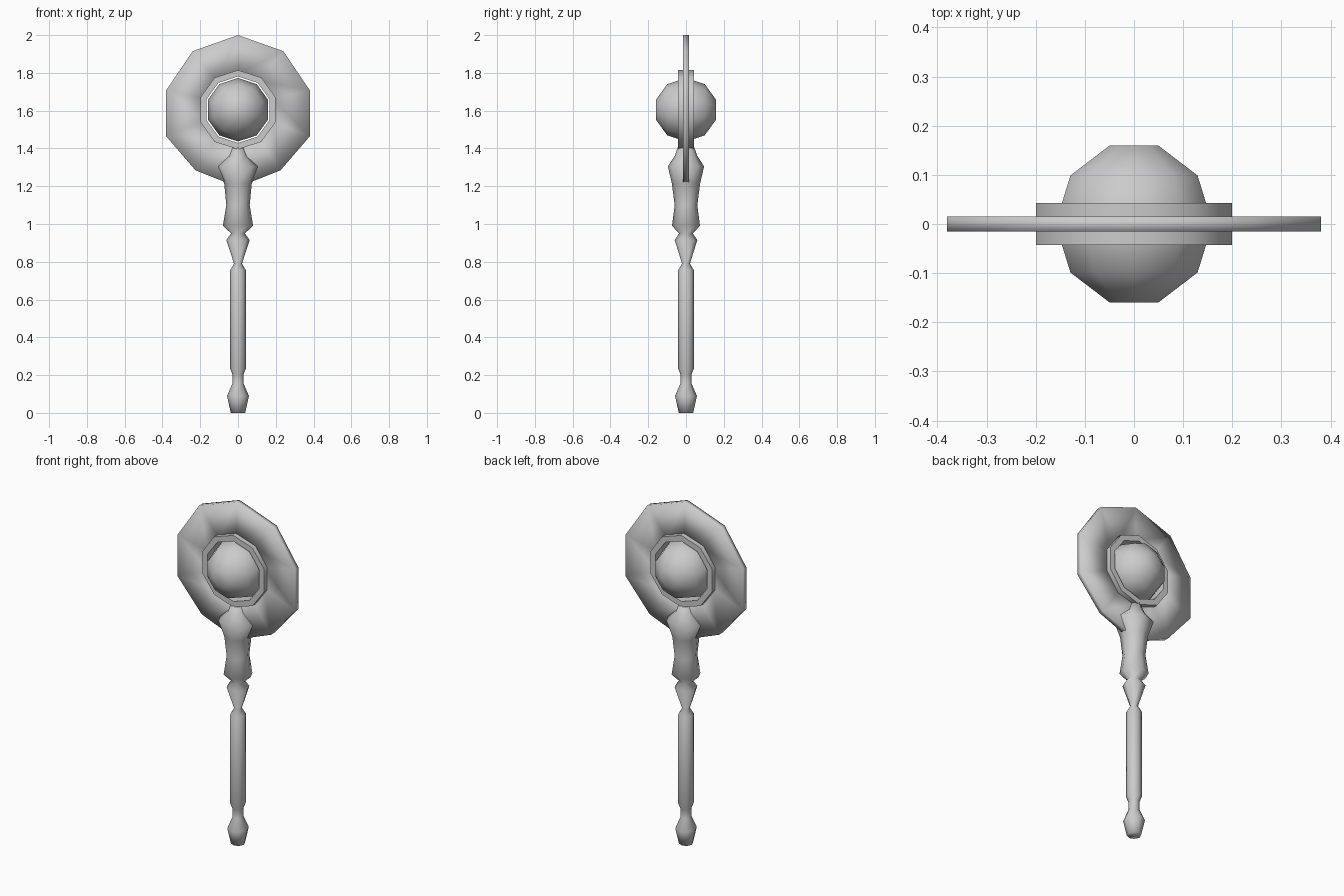
import bpy, bmesh, math

if "Cube" in bpy.data.objects:
    bpy.data.objects.remove(bpy.data.objects["Cube"])

metal = bpy.data.materials.new("grey metal")
metal.diffuse_color = (0.6, 0.6, 0.6, 1)
metal.use_nodes = True
metal.node_tree.nodes["Principled BSDF"].inputs["Base Color"].default_value = metal.diffuse_color
CENTRE = 1.605


def finish(name, bm, angle=None):
    bmesh.ops.recalc_face_normals(bm, faces=bm.faces)
    me = bpy.data.meshes.new(name)
    bm.to_mesh(me)
    bm.free()
    ob = bpy.data.objects.new(name, me)
    bpy.context.collection.objects.link(ob)
    me.materials.append(metal)
    bpy.ops.object.select_all(action='DESELECT')
    ob.select_set(True)
    bpy.context.view_layer.objects.active = ob
    if angle is None:
        bpy.ops.object.shade_smooth()
    else:
        bpy.ops.object.shade_smooth_by_angle(angle=math.radians(angle))
    return ob


def skin(name, loops, closed=False, angle=None):
    """Bridge equal-length loops of points; cap the ends or join them up."""
    bm = bmesh.new()
    rows = [[bm.verts.new(p) for p in loop] for loop in loops]
    pairs = list(zip(rows, rows[1:]))
    if closed:
        pairs.append((rows[-1], rows[0]))
    else:
        bm.faces.new(rows[0])
        bm.faces.new(rows[-1])
    n = len(rows[0])
    for a, b in pairs:
        for i in range(n):
            j = (i + 1) % n
            bm.faces.new((a[i], a[j], b[j], b[i]))
    return finish(name, bm, angle)


def decagon(r, y):
    """Ten-sided loop facing the front, with a corner at the top."""
    return [(r * math.sin(i * math.pi / 5), y, CENTRE + r * math.cos(i * math.pi / 5))
            for i in range(10)]


# Handle: eight-sided turned shaft, rows of height, half width, half depth
profile = [(0, .038, .038), (.09, .058, .058), (.155, .03, .03), (.205, .03, .03),
           (.235, .042, .042), (.755, .042, .042), (.79, .021, .021),
           (.915, .062, .06), (.95, .036, .036), (.99, .08, .074),
           (1.1, .062, .06), (1.215, .073, .075), (1.305, .112, .096),
           (1.36, .05, .06), (1.41, .03, .042)]
skin("handle", [[(rx * math.cos(k * math.pi / 4), ry * math.sin(k * math.pi / 4), z)
                 for k in range(8)] for z, rx, ry in profile], angle=80)

# Wide thin disc around the head, slightly irregular ten-sided outline
half = [(.24, 1.915), (.38, 1.708), (.38, 1.464), (.225, 1.284)]
rim = [(0, 2.0)] + half + [(0, 1.195)] + [(-x, z) for x, z in reversed(half)]
T = .015
skin("disc", [decagon(.19, -T), [(x, -T, z) for x, z in rim],
              [(x, T, z) for x, z in rim], decagon(.19, T)], closed=True)

# Collar ring holding the ball
D = .043
skin("collar", [decagon(.21, -D), decagon(.21, D), decagon(.176, D), decagon(.176, -D)],
     closed=True, angle=40)

# Ball: ten-sided, turned about the front-to-back axis
R = .168
skin("ball", [decagon(R * math.cos(math.radians(a)), R * math.sin(math.radians(a)))
              for a in (-72, -36, 0, 36, 72)])
